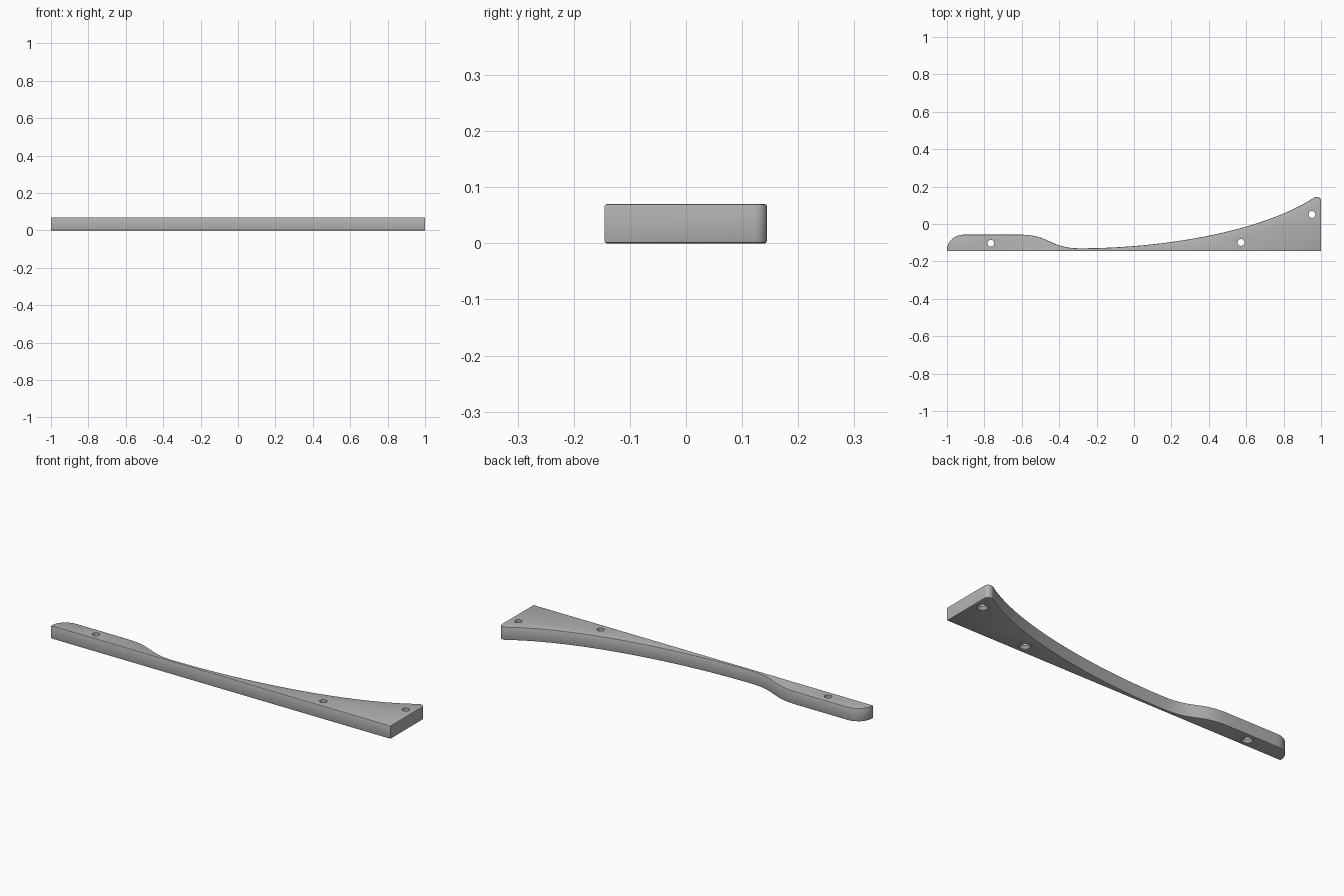
import bpy, bmesh, math
from mathutils import Vector
from mathutils.geometry import interpolate_bezier

if "Cube" in bpy.data.objects:
    bpy.data.objects.remove(bpy.data.objects["Cube"], do_unlink=True)

HEIGHT, FRONT, BEVEL = 0.07, -0.145, 0.004

grey = bpy.data.materials.new("plain grey")
grey.use_nodes = True
colour = (0.45, 0.45, 0.45, 1)
grey.diffuse_color = colour
grey.node_tree.nodes["Principled BSDF"].inputs["Base Color"].default_value = colour


def bezier(a, b, c, d, n):
    """Points along a Bezier span, without its first point."""
    return [p.xy for p in interpolate_bezier(*(Vector((*p, 0)) for p in (a, b, c, d)), n + 1)[1:]]


# Outline: straight front, square end, rounded tip, sweeping back edge, rounded handle
outline = [Vector((-1, FRONT)), Vector((1, FRONT)), Vector((1, 0.122))]
outline += bezier((1, 0.122), (1, 0.142), (0.978, 0.152), (0.958, 0.138), 8)
outline += bezier((0.958, 0.138), (0.68, -0.04), (0.16, -0.13), (-0.29, -0.13), 40)
outline += bezier((-0.29, -0.13), (-0.45, -0.13), (-0.45, -0.057), (-0.61, -0.057), 20)
outline += [Vector((-0.91, -0.057))]
outline += bezier((-0.91, -0.057), (-0.96, -0.057), (-1, -0.095), (-1, -0.137), 10)

bm = bmesh.new()
base = bm.faces.new([bm.verts.new((x, y, 0)) for x, y in outline])
top = bmesh.ops.extrude_face_region(bm, geom=[base])["geom"]
bmesh.ops.translate(bm, vec=(0, 0, HEIGHT), verts=[v for v in top if isinstance(v, bmesh.types.BMVert)])
bmesh.ops.recalc_face_normals(bm, faces=bm.faces)
# Soften the top and bottom rims
rims = [e for e in bm.edges if abs(e.verts[0].co.z - e.verts[1].co.z) < 0.001]
bmesh.ops.bevel(bm, geom=rims, offset=BEVEL, segments=2, profile=0.5, affect='EDGES')
mesh = bpy.data.meshes.new("curved_bracket")
bm.to_mesh(mesh)
bm.free()
mesh.materials.append(grey)
bracket = bpy.data.objects.new("curved_bracket", mesh)
bpy.context.collection.objects.link(bracket)

# Screw holes, each a straight bore with a countersink underneath
profile = [(0.028, -0.01), (0.028, 0.004), (0.018, 0.016), (0.018, HEIGHT + 0.01)]
SIDES = 32
for number, (x, y) in enumerate([(-0.765, -0.103), (0.572, -0.099), (0.952, 0.051)], 1):
    cut = bmesh.new()
    rings = [[cut.verts.new((x + r * math.cos(t * math.tau / SIDES),
                             y + r * math.sin(t * math.tau / SIDES), z))
              for t in range(SIDES)] for r, z in profile]
    for low, high in zip(rings, rings[1:]):
        for i in range(SIDES):
            j = (i + 1) % SIDES
            cut.faces.new((low[i], low[j], high[j], high[i]))
    cut.faces.new(rings[0][::-1])
    cut.faces.new(rings[-1])
    cut_mesh = bpy.data.meshes.new("hole_cutter")
    cut.to_mesh(cut_mesh)
    cut.free()
    cut_mesh.materials.append(grey)
    cutter = bpy.data.objects.new(f"hole_cutter_{number}", cut_mesh)
    bpy.context.collection.objects.link(cutter)
    cutter.hide_render = True
    cutter.hide_viewport = True
    mod = bracket.modifiers.new(f"hole_{number}", 'BOOLEAN')
    mod.operation = 'DIFFERENCE'
    mod.solver = 'EXACT'
    mod.object = cutter

# Smooth the curved walls while keeping real edges crisp
bpy.context.view_layer.objects.active = bracket
bracket.select_set(True)
for mod in list(bracket.modifiers):
    bpy.ops.object.modifier_apply(modifier=mod.name)
for helper in [o for o in bpy.data.objects if o.name.startswith("hole_cutter")]:
    bpy.data.objects.remove(helper, do_unlink=True)
bpy.ops.object.shade_smooth_by_angle(angle=math.radians(30))
